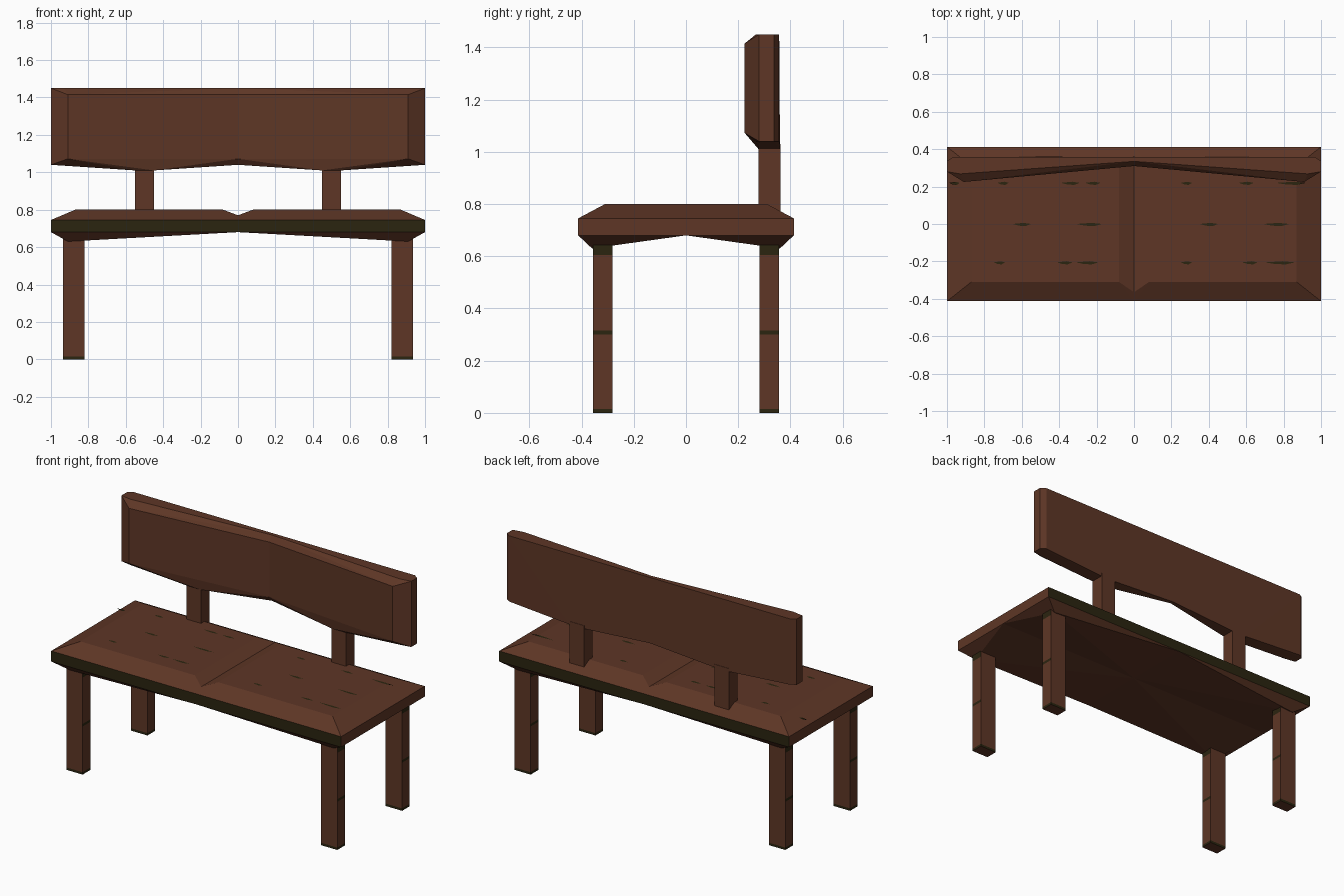
import bpy, bmesh, math
from mathutils import Vector

if "Cube" in bpy.data.objects:
    bpy.data.objects.remove(bpy.data.objects["Cube"])


def material(name, rgb):
    m = bpy.data.materials.new(name)
    m.diffuse_color = (*rgb, 1)
    m.use_nodes = True
    m.node_tree.nodes["Principled BSDF"].inputs["Base Color"].default_value = m.diffuse_color
    return m


wood = material("brown wood", (0.112, 0.037, 0.019))
moss = material("dark olive", (0.024, 0.018, 0.005))


def finish(bm, name, rule=None, mirror=(False, False)):
    """Turn a bmesh into an object, colouring faces dark where rule(face) is true."""
    bm.normal_update()
    for f in bm.faces:
        f.material_index = 1 if rule and rule(f) else 0
    me = bpy.data.meshes.new(name)
    bm.to_mesh(me)
    bm.free()
    me.materials.append(wood)
    me.materials.append(moss)
    ob = bpy.data.objects.new(name, me)
    bpy.context.collection.objects.link(ob)
    if any(mirror):
        mod = ob.modifiers.new("mirror", 'MIRROR')
        mod.use_axis = (mirror[0], mirror[1], False)
    return ob


def hull(points, open_axes):
    """Convex solid from points, left open on the mirror planes."""
    bm = bmesh.new()
    for p in points:
        bm.verts.new(p)
    bmesh.ops.convex_hull(bm, input=bm.verts[:])
    inner = [f for f in bm.faces
             if any(all(abs(v.co[a]) < 1e-5 for v in f.verts) for a in open_axes)]
    bmesh.ops.delete(bm, geom=inner, context='FACES')
    bmesh.ops.delete(bm, geom=[v for v in bm.verts if not v.link_faces], context='VERTS')
    bmesh.ops.recalc_face_normals(bm, faces=bm.faces[:])
    # make sure the open shell points outward
    top = max(bm.faces, key=lambda f: f.calc_center_median().z)
    if top.normal.z < 0:
        bmesh.ops.reverse_faces(bm, faces=bm.faces[:])
    bmesh.ops.dissolve_limit(bm, angle_limit=0.01, verts=bm.verts[:], edges=bm.edges[:])
    return bm


def box(x0, x1, y0, y1, z0, z1, cuts=()):
    bm = bmesh.new()
    bmesh.ops.create_cube(bm, size=1)
    lo, hi = Vector((x0, y0, z0)), Vector((x1, y1, z1))
    for v in bm.verts:
        v.co = Vector([lo[i] + (v.co[i] + 0.5) * (hi[i] - lo[i]) for i in range(3)])
    for z in cuts:
        bmesh.ops.bisect_plane(bm, geom=bm.verts[:] + bm.edges[:] + bm.faces[:],
                               plane_co=(0, 0, z), plane_no=(0, 0, 1))
    return bm


# Seat: one bevelled quarter, mirrored both ways; front and back rims are dark
seat = [(x, y, z) for x in (0, 1) for y in (0, -0.413) for z in (0.68, 0.745)]
seat += [(0.08, -0.31, 0.80), (0.87, -0.31, 0.80), (0.08, 0, 0.80), (0.87, 0, 0.80),
         (0, -0.365, 0.77), (0, 0, 0.77), (0.91, -0.36, 0.63)]
finish(hull(seat, (0, 1)), "seat", lambda f: abs(f.normal.y) > 0.95, (True, True))

# Backrest: one half with an angled, bevelled front panel, mirrored across x
back = []
for z, zp in ((1.04, 1.072), (1.45, 1.415)):
    back += [(0, 0.335, z), (0.93, 0.268, z), (1, 0.28, z), (1, 0.337, z),
             (0.97, 0.357, z), (0, 0.357, z), (0, 0.31, zp), (0.91, 0.225, zp)]
back += [(x, y, 1.01) for x in (0.45, 0.55) for y in (0.278, 0.36)]
finish(hull(back, (0,)), "backrest", None, (True, False))


# Legs: dark feet, and dark bands on the outer and inner sides
def leg_rule(f):
    z = f.calc_center_median().z
    band = 0.30 < z < 0.316 or z > 0.605
    return z < 0.015 and f.normal.z > -0.5 or band and abs(f.normal.x) > 0.5


for sx, side in ((-1, "left"), (1, "right")):
    for sy, end in ((-1, "front"), (1, "back")):
        xs = sorted((sx * 0.822, sx * 0.935))
        ys = sorted((sy * 0.282, sy * 0.357))
        finish(box(*xs, *ys, 0, 0.67, (0.015, 0.30, 0.316, 0.605)),
               f"{end}_{side}_leg", leg_rule)
    # Backrest support post
    xs = sorted((sx * 0.45, sx * 0.55))
    finish(box(*xs, 0.278, 0.362, 0.76, 1.03), f"{side}_support")

# Worn slivers on the seat top, as very thin plates: x centres and half lengths per row
rows = {0.22: ((-0.96, 0.03), (-0.70, 0.03), (-0.34, 0.05), (-0.22, 0.04),
               (0.28, 0.03), (0.60, 0.04), (0.84, 0.08)),
        0.0: ((-0.60, 0.05), (-0.24, 0.07), (0.40, 0.05), (0.76, 0.07)),
        -0.205: ((-0.72, 0.03), (-0.37, 0.04), (-0.25, 0.06),
                 (0.28, 0.03), (0.62, 0.04), (0.78, 0.08))}
bm = bmesh.new()
for y, marks in rows.items():
    for x, h in marks:
        z = 0.801 if abs(x) < 0.87 else 0.772
        shape = ((-1, 0), (-0.3, -0.009), (0.4, -0.011), (1, 0), (0.2, 0.006))
        bm.faces.new([bm.verts.new((x + a * h, y + b, z)) for a, b in shape])
finish(bm, "seat_marks", lambda f: True)
